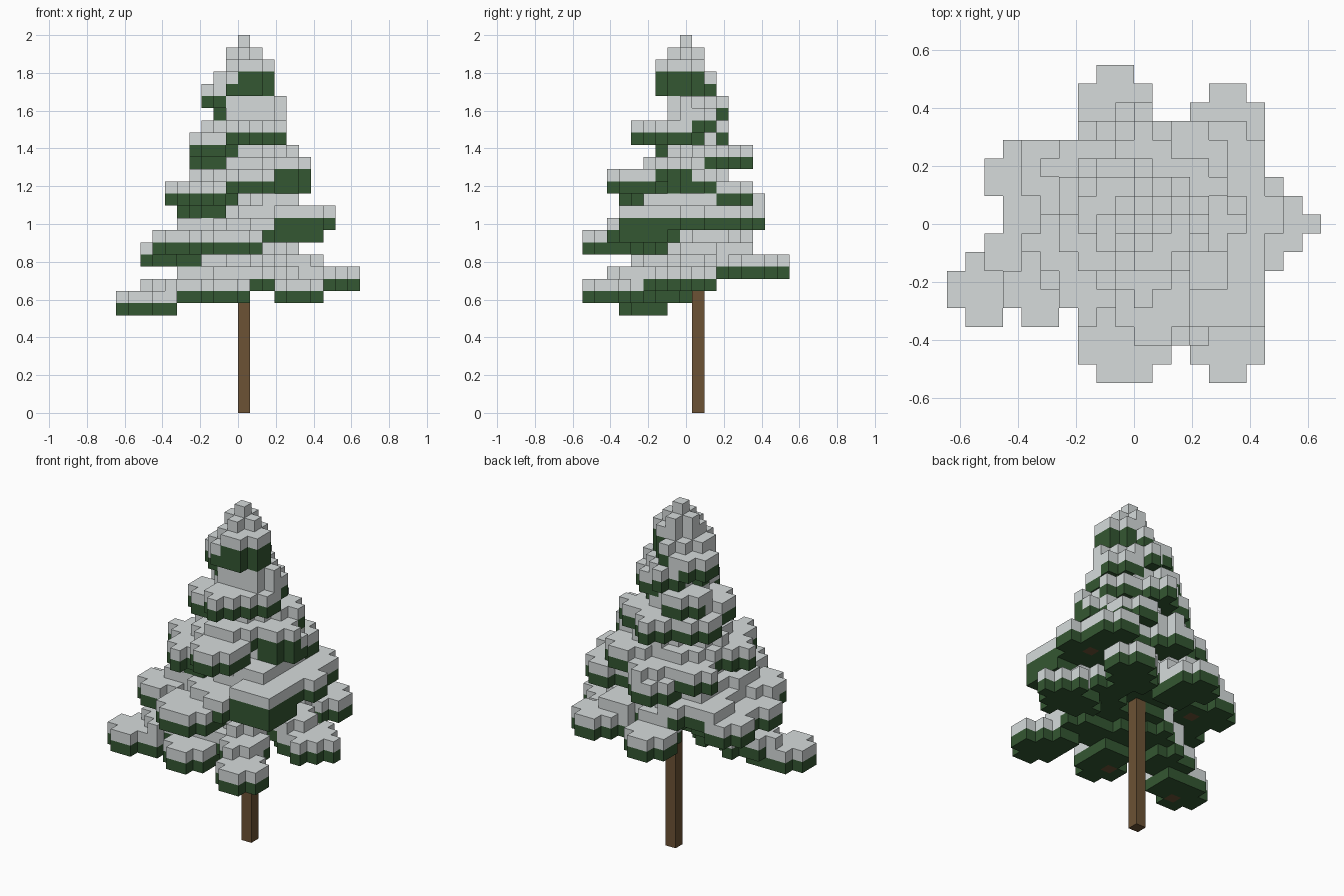
import bpy
import bmesh
import math
from mathutils import Vector

default_cube = bpy.data.objects.get("Cube")
if default_cube:
    bpy.data.objects.remove(default_cube, do_unlink=True)

CELL = 2 / 31            # edge length of one block
AXIS = Vector((0.5, 1))  # trunk position, in blocks
STRIDE = 2.5             # blocks between the steps of a bough


def make_material(name, colour):
    mat = bpy.data.materials.new(name)
    mat.use_nodes = True
    mat.diffuse_color = (*colour, 1)
    mat.node_tree.nodes["Principled BSDF"].inputs["Base Color"].default_value = (*colour, 1)
    return mat


snow_white = make_material("snow grey white", (0.67, 0.71, 0.71))
needle_green = make_material("needle green", (0.034, 0.095, 0.032))
bark_brown = make_material("bark brown", (0.15, 0.085, 0.035))

needles, snow, bark = set(), set(), set()


def disc(x, y, radius):
    """Block columns whose centres lie inside a circle."""
    reach = range(-12, 13)
    return {(i, j) for i in reach for j in reach
            if math.hypot(i + 0.5 - x, j - y) <= radius}


def pad(x, y, level, radius=1.8, depth=1):
    """A clump of needles topped with snow; deep clumps hide the snow below."""
    for i, j in disc(x, y, radius):
        snow.add((i, j, level + 1))
        for layer in range(depth):
            needles.add((i, j, level - layer))
            if depth > 1:
                snow.discard((i, j, level - layer))


def bough(x, y, level, radius=1.8, depth=1):
    """Pads climbing in steps from the bough tip to the trunk."""
    tip = Vector((x, y))
    length = (AXIS - tip).length
    pad(x, y, level, radius, depth)
    for s in range(1, int(length / STRIDE) + 1):
        middle = tip.lerp(AXIS, (s - 0.5) * STRIDE / length)
        centre = tip.lerp(AXIS, s * STRIDE / length)
        pad(middle.x, middle.y, level + s - 1)
        pad(centre.x, centre.y, level + s)


# Boughs of each tier: tip x, tip y, level, optional radius and depth (in blocks)
skirt_tier = [
    (-8, -3.5, 8), (-1, -5.5, 9), (5, -6.5, 9), (7.5, 0, 10, 2.1),
    (5, 5.5, 11), (-1, 6.5, 11), (-6, 2.5, 12),
]
lower_tier = [
    (-0.5, -6, 13, 2.4), (-6, -1.5, 12), (-4.5, 3, 13), (-5, -3.5, 13),
    (-2, 3.5, 13), (2, -4.5, 14), (6, 0.5, 15), (5, 3.5, 15),
    (0, 4.5, 15), (5, -3.5, 15, 2.2, 2),
]
middle_tier = [
    (-4, -1, 17), (1, -4.5, 18), (4, 1, 18), (0.5, 4.5, 16),
    (-3, 3, 16), (-2, -2, 16), (-2.5, -3.5, 17), (3, 3.5, 17),
]
upper_tier = [
    (-2, 1.5, 20), (-2, -0.5, 21), (0.5, 3.5, 20), (0.5, -2.5, 22),
    (3, 2, 20), (2, -0.5, 22), (-1, 1.5, 22), (4, 0, 19, 1.8, 2),
]
for tier in (skirt_tier, lower_tier, middle_tier, upper_tier):
    for tip in tier:
        bough(*tip)

# Crown clumps and the single block at the very top
for clump in [(2, 0.5, 23), (2, 0, 24), (0.5, 1.5, 24), (0, 0, 24),
              (-1, 0.5, 25), (0, -0.5, 26), (0.5, 1, 26, 1.2),
              (1, -0.5, 27, 1.8, 2), (0.5, 0, 28, 1.2)]:
    pad(*clump)
snow.add((0, 0, 30))

# Trunk, and the bough ends that show under a few pads
bark.update((0, 1, level) for level in range(26))
bark.update([(-8, -4, 8), (-2, -5, 9), (-5, 2, 12), (5, 1, 15)])

snow -= bark
needles -= bark | snow
solid = snow | needles | bark


def build_blocks(name, cells, mat):
    """Skin the outer faces of a set of blocks."""
    bm = bmesh.new()
    corners = {}

    def corner(point):
        key = tuple(round(c) for c in point)
        if key not in corners:
            i, j, k = key
            corners[key] = bm.verts.new((i * CELL, (j - 0.5) * CELL, k * CELL))
        return corners[key]

    for cell in sorted(cells):
        for axis in range(3):
            for side in (-1, 1):
                neighbour = list(cell)
                neighbour[axis] += side
                if tuple(neighbour) in solid:
                    continue
                base, u, v = Vector(cell), Vector((0, 0, 0)), Vector((0, 0, 0))
                base[axis] += max(side, 0)
                u[(axis + 1) % 3] = 1
                v[(axis + 2) % 3] = 1
                loop = [base, base + u, base + u + v, base + v]
                bm.faces.new([corner(p) for p in loop[::side]])
    mesh = bpy.data.meshes.new(name)
    bm.to_mesh(mesh)
    bm.free()
    mesh.materials.append(mat)
    bpy.context.collection.objects.link(bpy.data.objects.new(name, mesh))


build_blocks("trunk", bark, bark_brown)
build_blocks("needles", needles, needle_green)
build_blocks("snow", snow, snow_white)
